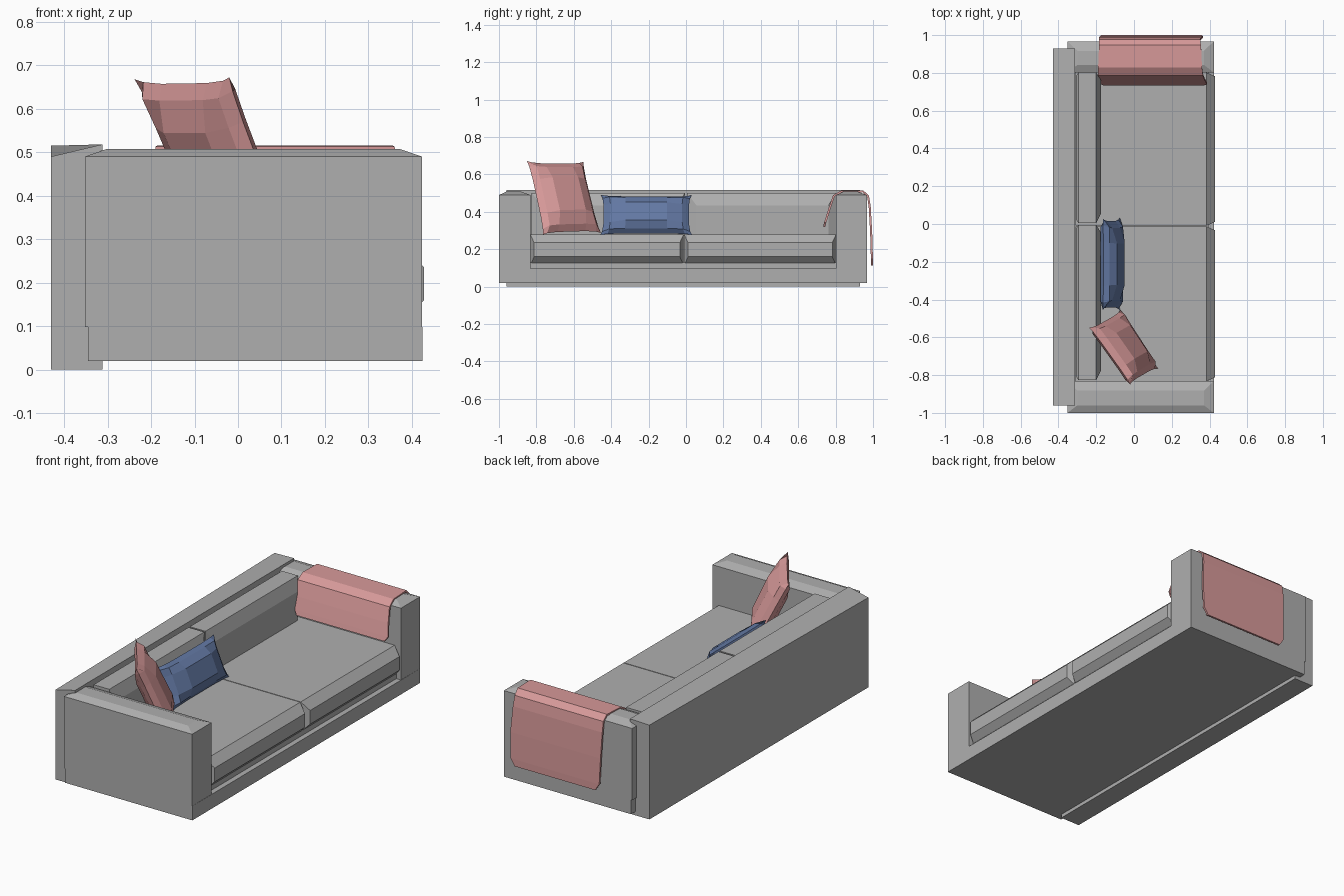
import bpy, bmesh
from mathutils import Vector

if "Cube" in bpy.data.objects:
    bpy.data.objects.remove(bpy.data.objects["Cube"])


def material(name, rgb):
    m = bpy.data.materials.new(name)
    m.diffuse_color = (*rgb, 1)
    m.use_nodes = True
    m.node_tree.nodes["Principled BSDF"].inputs["Base Color"].default_value = m.diffuse_color
    return m


GREY = material("grey upholstery", (0.43, 0.43, 0.43))
RED = material("dusty pink fabric", (0.68, 0.32, 0.32))
BLUE = material("slate blue fabric", (0.125, 0.19, 0.37))


def finish(name, bm, mat):
    bmesh.ops.recalc_face_normals(bm, faces=bm.faces)
    me = bpy.data.meshes.new(name)
    bm.to_mesh(me)
    bm.free()
    me.materials.append(mat)
    ob = bpy.data.objects.new(name, me)
    bpy.context.collection.objects.link(ob)
    return ob


def loft(name, rings, mat=GREY):
    """Solid from a stack of four-cornered rings."""
    bm = bmesh.new()
    vs = [[bm.verts.new(p) for p in r] for r in rings]
    bm.faces.new(vs[0])
    bm.faces.new(vs[-1])
    for a, b in zip(vs, vs[1:]):
        for i in range(4):
            j = (i + 1) % 4
            bm.faces.new((a[i], a[j], b[j], b[i]))
    return finish(name, bm, mat)


def ring_z(x0, x1, y0, y1, z):
    return [(x0, y0, z), (x1, y0, z), (x1, y1, z), (x0, y1, z)]


def ring_x(y0, y1, z0, z1, x):
    return [(x, y0, z0), (x, y1, z0), (x, y1, z1), (x, y0, z1)]


def pillow(name, corners, front, back, mat):
    """Puffed cushion; corners run top-left, top-right, bottom-right, bottom-left."""
    a, b, c, d = map(Vector, corners)
    n = (d - a).cross(b - a).normalized()
    steps = [0, 0.08, 0.26, 0.74, 0.92, 1]
    puff = [0, 0.5, 1, 1, 0.5, 0]
    bm = bmesh.new()
    grids = []
    for depth in (front, -back):
        g = []
        for i, u in enumerate(steps):
            row = []
            for j, v in enumerate(steps):
                # edges pull in between the pointed corners
                pu = u + (0.5 - u) * 0.07 * (4 * v * (1 - v)) ** 0.5
                pv = v + (0.5 - v) * 0.07 * (4 * u * (1 - u)) ** 0.5
                p = a.lerp(b, pu).lerp(d.lerp(c, pu), pv)
                row.append(bm.verts.new(p + n * depth * min(puff[i], puff[j])))
            g.append(row)
        grids.append(g)
    for g in grids:
        for i in range(5):
            for j in range(5):
                bm.faces.new((g[i][j], g[i + 1][j], g[i + 1][j + 1], g[i][j + 1]))
    bmesh.ops.remove_doubles(bm, verts=bm.verts, dist=0.0005)
    return finish(name, bm, mat)


# Plinth and the recessed deck under the seat
loft("base", [ring_z(-0.345, 0.424, -1.0, 0.967, z) for z in (0.02, 0.098)])
loft("seat_deck", [ring_z(-0.32, 0.395, -0.84, 0.81, z) for z in (0.09, 0.13)])

# Back panel with a slightly sloping, twisted top
loft("back_panel", [
    ring_z(-0.43, -0.312, -0.96, 0.93, 0),
    [(-0.43, -0.96, 0.49), (-0.312, -0.96, 0.518),
     (-0.312, 0.93, 0.518), (-0.43, 0.93, 0.515)]])

# Arms with chamfered tops
for name, y0, y1 in (("left_arm", -1.0, -0.832), ("right_arm", 0.802, 0.967)):
    loft(name, [ring_z(-0.352, 0.423, y0, y1, 0.098),
                ring_z(-0.352, 0.423, y0, y1, 0.49),
                ring_z(-0.30, 0.37, y0 + 0.04, y1 - 0.05, 0.508)])

# Seat and back cushions, two of each, tapered towards the front
for side, y0, y1 in (("left", -0.832, -0.013), ("right", -0.009, 0.802)):
    loft(side + "_seat_cushion", [ring_x(y0, y1, 0.115, 0.278, -0.31),
                                  ring_x(y0, y1, 0.115, 0.278, 0.385),
                                  ring_x(y0 + 0.02, y1 - 0.02, 0.16, 0.235, 0.428)])
for side, y0, y1 in (("left", -0.825, -0.005), ("right", 0.005, 0.802)):
    loft(side + "_back_cushion", [ring_x(y0 + 0.02, y1 - 0.02, 0.27, 0.485, -0.308),
                                  ring_x(y0, y1, 0.27, 0.502, -0.295),
                                  ring_x(y0, y1, 0.27, 0.502, -0.20),
                                  ring_x(y0 + 0.05, y1 - 0.04, 0.27, 0.435, -0.175)])

# Throw pillows
pillow("square_pillow", [(-0.02, -0.85, 0.672), (-0.238, -0.548, 0.668),
                         (-0.072, -0.455, 0.288), (0.127, -0.765, 0.278)],
       0.055, 0.05, RED)
pillow("lumbar_pillow", [(-0.165, -0.455, 0.49), (-0.165, 0.03, 0.487),
                         (-0.075, 0.032, 0.278), (-0.075, -0.458, 0.278)],
       0.055, 0.045, BLUE)

# Blanket draped over the right arm: y, z, x start, x end
drape = [(0.738, 0.32, -0.16, 0.37), (0.745, 0.345, -0.175, 0.387),
         (0.765, 0.41, -0.18, 0.375), (0.79, 0.485, -0.19, 0.365),
         (0.83, 0.508, -0.19, 0.36), (0.945, 0.51, -0.185, 0.355),
         (0.973, 0.485, -0.185, 0.35), (0.982, 0.43, -0.185, 0.355),
         (0.99, 0.29, -0.18, 0.365), (0.994, 0.15, -0.175, 0.36),
         (0.994, 0.112, -0.15, 0.335)]
bm = bmesh.new()
rows = [[bm.verts.new((x, y, z)) for x in (x0, x1)] for y, z, x0, x1 in drape]
for r, s in zip(rows, rows[1:]):
    bm.faces.new((r[0], r[1], s[1], s[0]))
blanket = finish("blanket", bm, RED)
mod = blanket.modifiers.new("thickness", "SOLIDIFY")
mod.thickness = 0.011
mod.offset = 0
